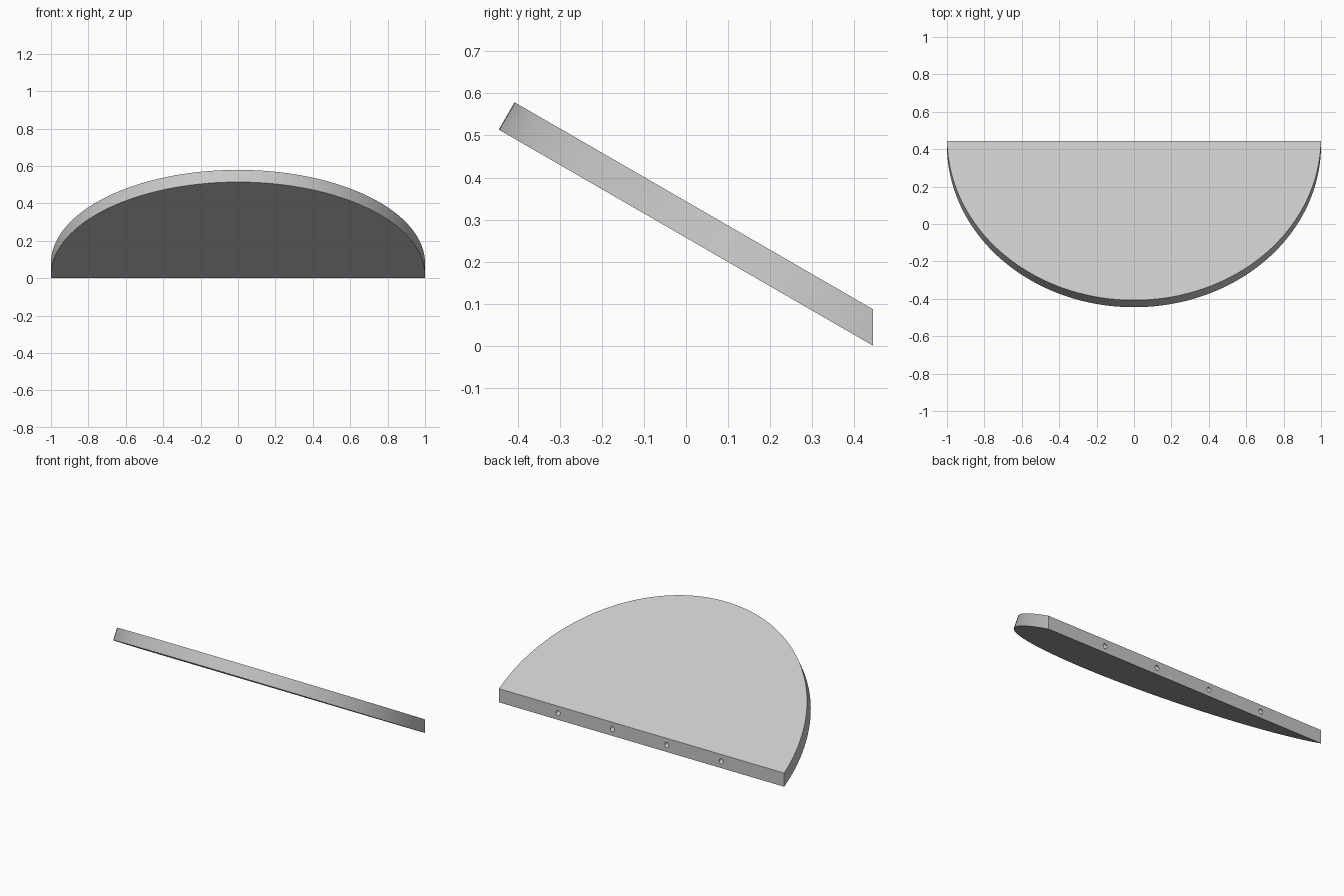
import bpy, bmesh, math
from mathutils import Matrix, Vector

if "Cube" in bpy.data.objects:
    bpy.data.objects.remove(bpy.data.objects["Cube"])

TILT = math.radians(30)
THICK = 0.075
BACK_Y = 0.445
HOLE_Z = 0.043
slope = Vector((0, math.cos(TILT), -math.sin(TILT)))
normal = Vector((0, math.sin(TILT), math.cos(TILT)))

grey = bpy.data.materials.new("light_grey")
grey.use_nodes = True
colour = (0.57, 0.57, 0.57, 1)
grey.diffuse_color = colour
grey.node_tree.nodes["Principled BSDF"].inputs["Base Color"].default_value = colour


def add_object(name, bm):
    mesh = bpy.data.meshes.new(name)
    bm.to_mesh(mesh)
    bm.free()
    mesh.materials.append(grey)
    obj = bpy.data.objects.new(name, mesh)
    bpy.context.collection.objects.link(obj)
    return obj


# Tilted round slab, cut off upright along its back
front_bottom = Vector((0, -BACK_Y, 2 * BACK_Y * math.tan(TILT)))
centre = front_bottom + slope + normal * THICK / 2
bm = bmesh.new()
bmesh.ops.create_cone(bm, cap_ends=True, segments=192, radius1=1, radius2=1, depth=THICK,
                      matrix=Matrix.Translation(centre) @ Matrix.Rotation(-TILT, 4, "X"))
cut = bmesh.ops.bisect_plane(bm, geom=bm.verts[:] + bm.edges[:] + bm.faces[:],
                             plane_co=(0, BACK_Y, 0), plane_no=(0, 1, 0), clear_outer=True)
rim = [e for e in cut["geom_cut"] if isinstance(e, bmesh.types.BMEdge)]
bmesh.ops.contextual_create(bm, geom=rim)
bmesh.ops.recalc_face_normals(bm, faces=bm.faces)
slab = add_object("half_round_shelf", bm)

# Row of four mounting holes bored into the back edge, parallel to the slab
bm = bmesh.new()
for i in range(4):
    mouth = Vector((0.585 - 0.381 * i, BACK_Y, HOLE_Z))
    bmesh.ops.create_cone(bm, cap_ends=True, segments=24, radius1=0.014, radius2=0.014, depth=0.4,
                          matrix=Matrix.Translation(mouth - slope * 0.12)
                          @ Matrix.Rotation(math.pi / 2 - TILT, 4, "X"))
drill = add_object("hole_cutter", bm)
drill.hide_render = True

# Bore the holes for good and drop the cutter
bore = slab.modifiers.new("mounting_holes", "BOOLEAN")
bore.operation = "DIFFERENCE"
bore.solver = "EXACT"
bore.object = drill
bpy.context.view_layer.update()
bored = bpy.data.meshes.new_from_object(slab.evaluated_get(bpy.context.evaluated_depsgraph_get()))
slab.modifiers.clear()
slab.data = bored
bpy.data.objects.remove(drill)

# Smooth rim with crisp edges
bpy.ops.object.select_all(action="DESELECT")
slab.select_set(True)
bpy.context.view_layer.objects.active = slab
bpy.ops.object.shade_smooth_by_angle(angle=math.radians(30))
